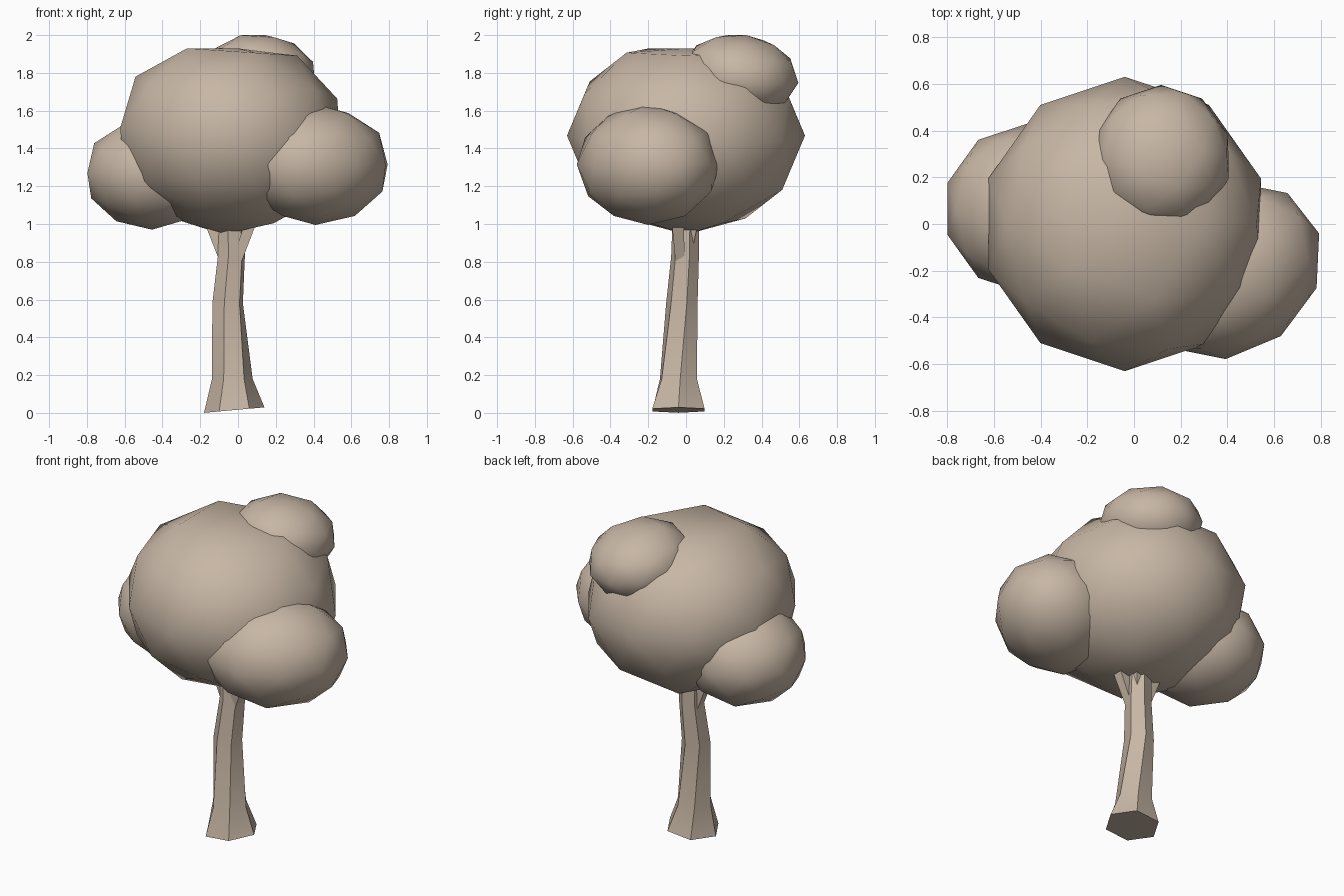
import bpy, bmesh, math
from mathutils import Vector, Matrix

cube = bpy.data.objects.get("Cube")
if cube:
    bpy.data.objects.remove(cube, do_unlink=True)

# One clay colour for the whole tree
clay = bpy.data.materials.new("warm_beige")
clay.use_nodes = True
colour = (0.57, 0.47, 0.375, 1)
clay.diffuse_color = colour
bsdf = clay.node_tree.nodes["Principled BSDF"]
bsdf.inputs["Base Color"].default_value = colour
bsdf.inputs["Roughness"].default_value = 0.9


def finish(name, bm):
    """Smooth shading that keeps the steep edges sharp."""
    bmesh.ops.recalc_face_normals(bm, faces=bm.faces)
    for f in bm.faces:
        f.smooth = True
    for e in bm.edges:
        e.smooth = e.calc_face_angle(0) < math.radians(42)
    mesh = bpy.data.meshes.new(name)
    bm.to_mesh(mesh)
    bm.free()
    mesh.materials.append(clay)
    obj = bpy.data.objects.new(name, mesh)
    bpy.context.collection.objects.link(obj)


def limb(name, rings, sides, base_slope=0):
    """Faceted tapering tube through rings of (x, y, z, radius, turn)."""
    bm = bmesh.new()
    loops = []
    for i, (x, y, z, r, turn) in enumerate(rings):
        loop = []
        for k in range(sides):
            a = math.tau * k / sides + math.radians(turn)
            dx = r * math.cos(a)
            dz = base_slope * dx if i == 0 else 0
            loop.append(bm.verts.new((x + dx, y + r * math.sin(a), z + dz)))
        loops.append(loop)
    for low, high in zip(loops, loops[1:]):
        for k in range(sides):
            n = (k + 1) % sides
            bm.faces.new((low[k], low[n], high[n], high[k]))
    bm.faces.new(loops[0][::-1])
    bm.faces.new(loops[-1])
    finish(name, bm)


def clump(name, centre, radii, tilt=(0, 0, 0), ceiling=2.0):
    """Low-poly smooth leaf mass, its peak flattened at the ceiling height."""
    bm = bmesh.new()
    bmesh.ops.create_icosphere(bm, subdivisions=2, radius=1)
    bmesh.ops.scale(bm, vec=radii, verts=bm.verts)
    for angle, axis in zip(tilt, "XYZ"):
        bmesh.ops.rotate(bm, verts=bm.verts,
                         matrix=Matrix.Rotation(math.radians(angle), 3, axis))
    bmesh.ops.translate(bm, vec=Vector(centre), verts=bm.verts)
    for v in bm.verts:
        v.co.z = min(v.co.z, ceiling)
    finish(name, bm)


# Trunk with flared, slightly sloping foot
limb("trunk", [
    (-0.02, -0.04, 0.015, 0.16, 0),
    (-0.03, -0.04, 0.18, 0.108, 5),
    (-0.055, -0.022, 0.58, 0.085, 18),
    (-0.035, -0.005, 0.83, 0.075, 18),
    (-0.04, 0.0, 1.1, 0.07, 18),
], 6, base_slope=0.09)

# Forking branches
for name, start, end in [
    ("branch_right", (-0.06, 0.0, 0.77), (-0.18, 0.0, 1.1)),
    ("branch_left", (-0.01, -0.03, 0.79), (0.1, -0.05, 1.1)),
    ("branch_back", (-0.02, 0.01, 0.87), (0.02, 0.05, 1.1)),
]:
    limb(name, [(*start, 0.035, 45), (*end, 0.048, 45)], 4)

# Crown
clump("crown_main", (-0.04, 0.0, 1.468), (0.615, 0.63, 0.525), (0, 4, 0), 1.93)
clump("crown_left", (0.41, -0.2, 1.315), (0.42, 0.355, 0.32), (0, 0, 38))
clump("crown_right", (-0.455, 0.065, 1.27), (0.36, 0.365, 0.3))
clump("crown_top", (0.12, 0.288, 1.79), (0.3, 0.31, 0.218), (-8, 6, 0))
